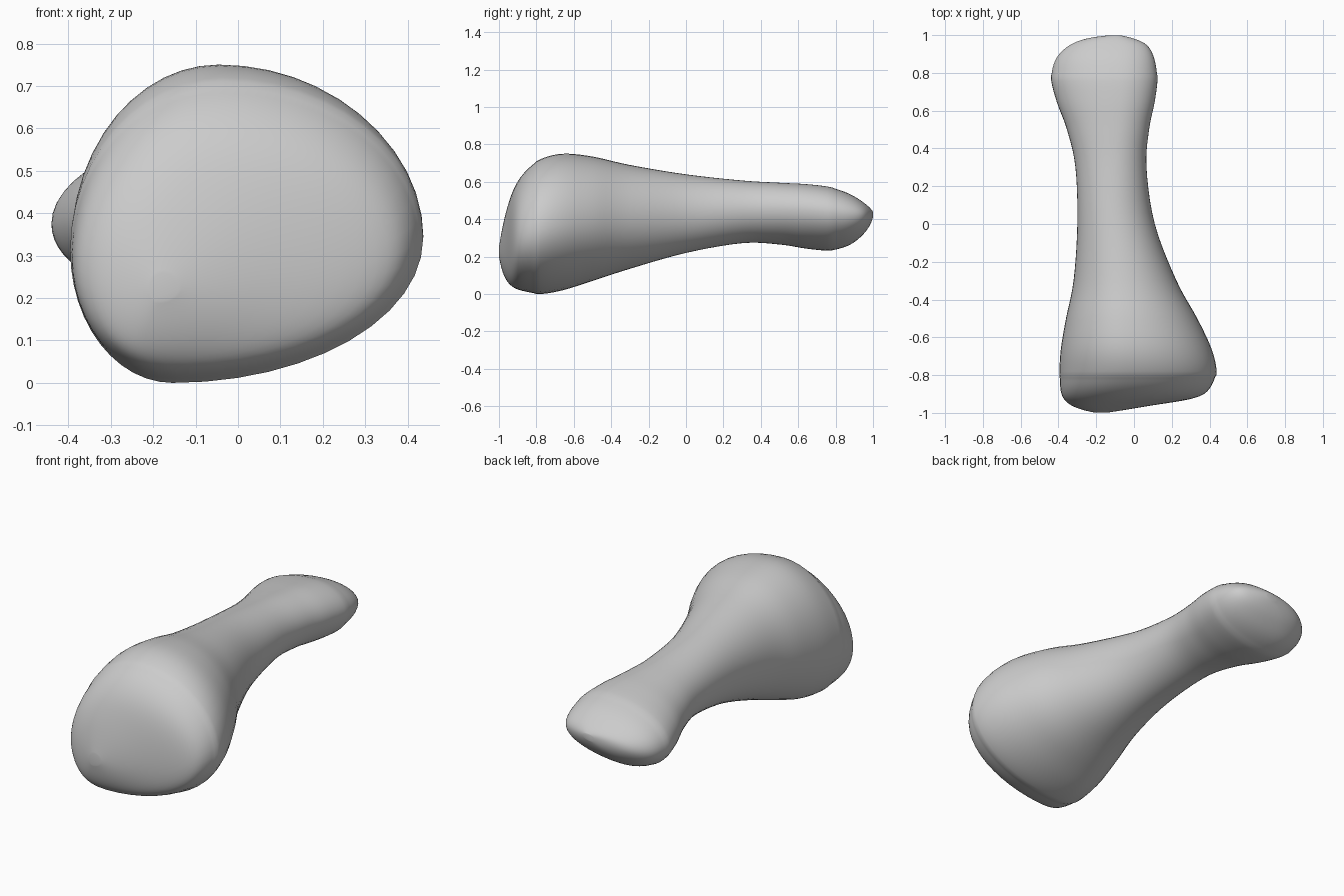
import bpy
import bmesh
from math import cos, sin, tau
from mathutils import Vector

SEGMENTS = 48   # points around the shaft
STEPS = 5       # rings between two stations

if "Cube" in bpy.data.objects:
    bpy.data.objects.remove(bpy.data.objects["Cube"], do_unlink=True)

# Bone profile stations: y, left edge, right edge, underside, top
STATIONS = [
    (-1.0, -.2, -.15, .2, .25),
    (-.985, -.27, -.05, .13, .34),
    (-.96, -.335, .1, .07, .45),
    (-.92, -.38, .34, .03, .57),
    (-.86, -.395, .415, .01, .66),
    (-.78, -.395, .437, 0, .72),
    (-.66, -.387, .41, .02, .75),
    (-.5, -.36, .335, .07, .735),
    (-.3, -.32, .225, .135, .69),
    (0, -.3, .11, .22, .64),
    (.3, -.31, .066, .272, .607),
    (.5, -.355, .08, .265, .595),
    (.65, -.41, .11, .242, .587),
    (.78, -.44, .125, .233, .57),
    (.88, -.415, .11, .262, .535),
    (.95, -.34, .07, .32, .49),
    (.985, -.24, -.01, .37, .46),
    (1, -.12, -.08, .41, .44),
]

# Where the crest, keel and side bulges sit, as fractions of the section
FRONT_LEAN = Vector((.43, .29, .44, .48))
SHAFT_LEAN = Vector((.5, .5, .5, .5))
BACK_LEAN = Vector((.66, .36, .42, .6))


def smooth_mix(a, b, t):
    t = min(max(t, 0), 1)
    return a.lerp(b, t * t * (3 - 2 * t))


def section_lean(y):
    """Egg-shaped front head, round shaft, tilted back head."""
    if y < 0:
        return smooth_mix(SHAFT_LEAN, FRONT_LEAN, -y / .7)
    return smooth_mix(SHAFT_LEAN, BACK_LEAN, y / .75)


def spline(a, b, c, d, t):
    """Smooth curve from b to c, guided by the neighbours a and d."""
    return (2 * b + (c - a) * t + (2 * a - 5 * b + 4 * c - d) * t ** 2
            + (3 * b - a - 3 * c + d) * t ** 3) / 2


def resample(stations):
    last = len(stations) - 1
    for i in range(last):
        around = [stations[min(max(k, 0), last)] for k in range(i - 1, i + 3)]
        for step in range(STEPS):
            yield [spline(*values, step / STEPS) for values in zip(*around)]
    yield list(stations[last])


def section(y, left, right, low, high):
    """Four quarter ellipses joined at the crest, keel and side bulges."""
    crest, keel, bulge_l, bulge_r = section_lean(y)
    points = []
    for k in range(SEGMENTS):
        c, s = cos(tau * k / SEGMENTS), sin(tau * k / SEGMENTS)
        mid_x = left + (right - left) * (crest if s > 0 else keel)
        mid_z = low + (high - low) * (bulge_r if c > 0 else bulge_l)
        x = mid_x + c * ((right - mid_x) if c > 0 else (mid_x - left))
        z = mid_z + s * ((high - mid_z) if s > 0 else (mid_z - low))
        points.append(Vector((x, y, z)))
    return points


# Loft the bone through its sections and close both heads
bm = bmesh.new()
rings = [[bm.verts.new(p) for p in section(*station)]
         for station in resample(STATIONS)]
for near, far in zip(rings, rings[1:]):
    for k in range(SEGMENTS):
        n = (k + 1) % SEGMENTS
        bm.faces.new((near[k], near[n], far[n], far[k]))
bm.faces.new(rings[0])
bm.faces.new(rings[-1])

# Soften the heads, leaving the shaft untouched
heads = [v for v in bm.verts if abs(v.co.y) > .8]
for _ in range(6):
    bmesh.ops.smooth_vert(bm, verts=heads, factor=.5,
                          use_axis_x=True, use_axis_y=True, use_axis_z=True)
bmesh.ops.recalc_face_normals(bm, faces=bm.faces)

mesh = bpy.data.meshes.new("bone")
bm.to_mesh(mesh)
bm.free()
bone = bpy.data.objects.new("bone", mesh)
bpy.context.collection.objects.link(bone)
mesh.shade_smooth()

# Plain grey over the whole bone
grey = bpy.data.materials.new("light grey")
grey.use_nodes = True
color = (.6, .6, .6, 1)
grey.diffuse_color = color
grey.node_tree.nodes["Principled BSDF"].inputs["Base Color"].default_value = color
mesh.materials.append(grey)
